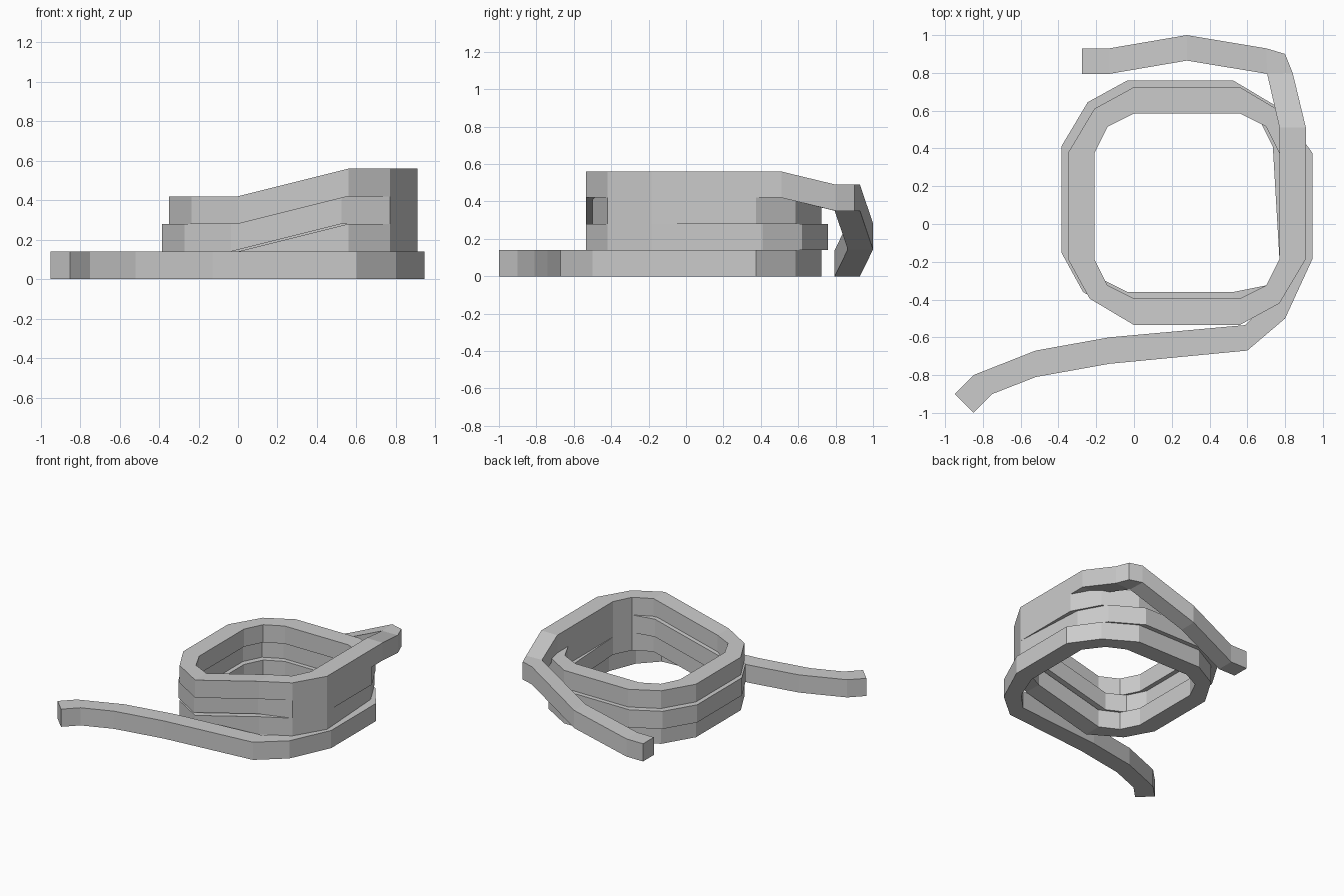
import bpy, bmesh

if "Cube" in bpy.data.objects:
    bpy.data.objects.remove(bpy.data.objects["Cube"])

T = 0.14                 # rope thickness
CX, CY = 0.28, 0.095     # coil centre
S = 0.035                # small sideways offset of the loose turns


def rot(p, n):
    """Quarter turns, counterclockwise."""
    x, y = p
    for _ in range(n):
        x, y = -y, x
    return x, y


# One quarter of a turn as (inner, outer) points around the coil centre
QUARTER = [((0.28, -0.49), (0.28, -0.63)),
           ((0.42, -0.42), (0.49, -0.515)),
           ((0.49, -0.28), (0.63, -0.28))]
RING = [(rot(i, n), rot(o, n)) for n in range(4) for i, o in QUARTER]


def ring_section(index, level, dx=0.0, dy=0.0):
    i, o = RING[index]
    return ((i[0] + CX + dx, i[1] + CY + dy),
            (o[0] + CX + dx, o[1] + CY + dy), level * T)


# Lower loose end, leading into the first corner
sections = [
    ((-0.95, -0.90), (-0.85, -1.00), 0),
    ((-0.85, -0.80), (-0.75, -0.90), 0),
    ((-0.52, -0.67), (-0.52, -0.81), 0),
    ((-0.13, -0.60), (-0.13, -0.74), 0),
    ((0.59, -0.535), (0.60, -0.67), 0),
    ((0.72, -0.40), (0.80, -0.50), 0),
]
# Stacked turns; each climbs one level along the front
sections += [ring_section(k, 0, S if k < 4 else 0) for k in range(2, 12)]
sections += [ring_section(k, 1, -S if k > 2 else 0, S if k > 2 else 0) for k in range(12)]
sections += [ring_section(k, 2, -S if k < 1 else 0, S if k < 1 else 0) for k in range(12)]
sections += [ring_section(k, 3) for k in range(3)]
# Upper loose end, bending round the back corner and hanging down
sections += [
    ((0.77, 0.51), (0.91, 0.51), 0.42),
    ((0.705, 0.795), (0.84, 0.80), 0.35),
    ((0.705, 0.795), (0.80, 0.90), 0.35),
    ((0.705, 0.795), (0.70, 0.93), 0.35),
    ((0.28, 0.865), (0.28, 1.00), 0.143),
    ((-0.13, 0.795), (-0.13, 0.93), 0),
    ((-0.275, 0.795), (-0.275, 0.93), 0),
]

# Sweep the square section along the path
bm = bmesh.new()
rows = []
for i, o, z in sections:
    rows.append([bm.verts.new((*p, h)) for p, h in
                 ((i, z), (o, z), (o, z + T), (i, z + T))])
for a, b in zip(rows, rows[1:]):
    for k in range(4):
        n = (k + 1) % 4
        bm.faces.new((a[k], a[n], b[n], b[k]))
bm.faces.new(rows[0])
bm.faces.new(rows[-1])
# Weld only the pivoting corner, so stacked turns stay separate
pivot = [v for r in rows[-6:-3] for v in (r[0], r[3])]
bmesh.ops.remove_doubles(bm, verts=pivot, dist=0.001)
bmesh.ops.recalc_face_normals(bm, faces=bm.faces)

mesh = bpy.data.meshes.new("coiled_rope")
bm.to_mesh(mesh)
bm.free()
rope = bpy.data.objects.new("coiled_rope", mesh)
bpy.context.collection.objects.link(rope)
